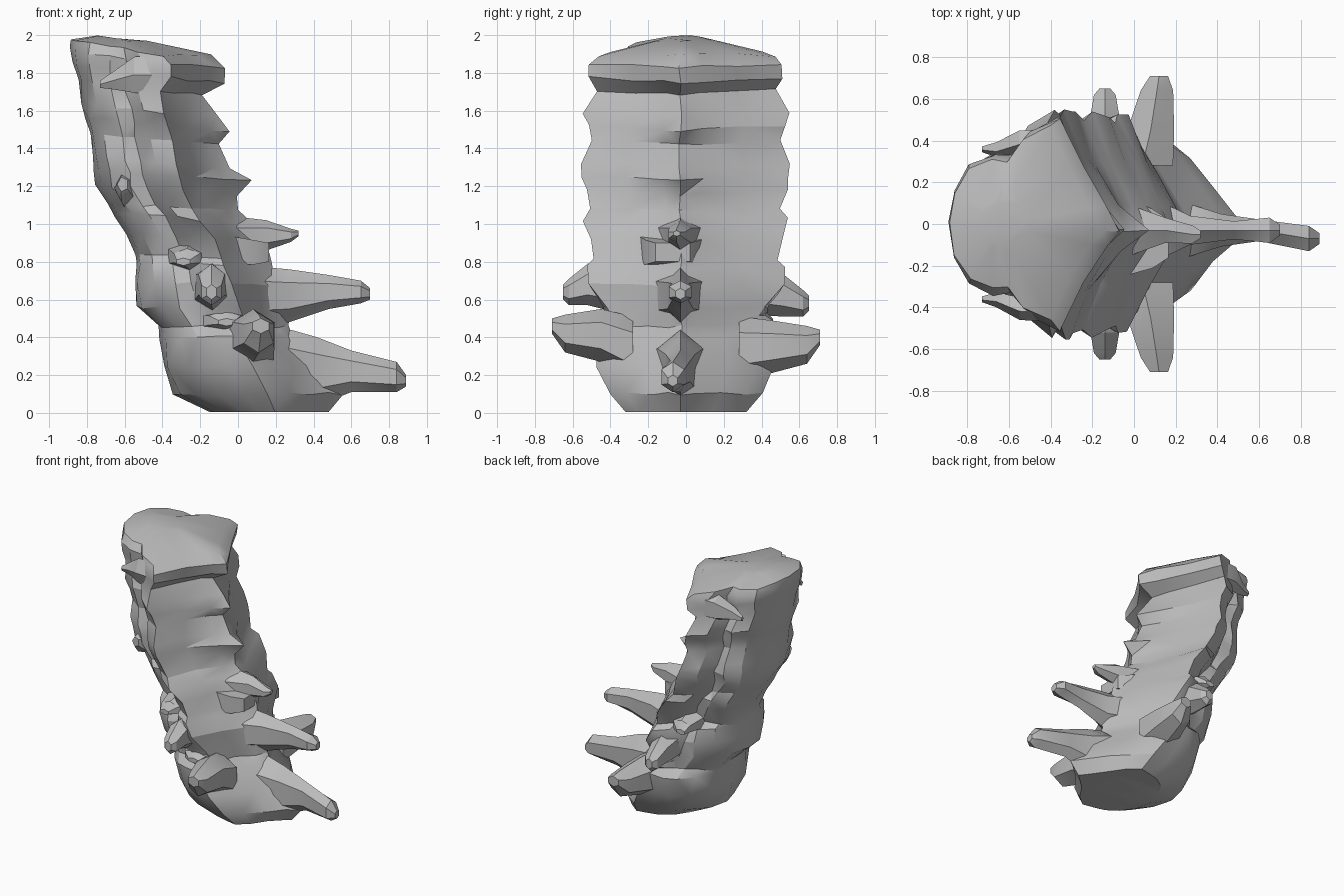
import bpy, bmesh, math, random
from mathutils import Vector

random.seed(4)
old = bpy.data.objects.get("Cube")
if old:
    bpy.data.objects.remove(old)

bone = bpy.data.materials.new("bone_grey")
bone.use_nodes = True
bone.diffuse_color = (0.5, 0.5, 0.5, 1)
bone.node_tree.nodes["Principled BSDF"].inputs["Base Color"].default_value = (0.5, 0.5, 0.5, 1)


def loft(name, rings):
    """Skin a list of equal-length point rings and cap both ends."""
    bm = bmesh.new()
    rows = [[bm.verts.new(p) for p in ring] for ring in rings]
    n = len(rows[0])
    for low, high in zip(rows, rows[1:]):
        for i in range(n):
            j = (i + 1) % n
            bm.faces.new((low[i], low[j], high[j], high[i]))
    bm.faces.new(rows[0][::-1])
    bm.faces.new(rows[-1])
    bmesh.ops.recalc_face_normals(bm, faces=bm.faces)
    bmesh.ops.triangulate(bm, faces=bm.faces[:])
    mesh = bpy.data.meshes.new(name)
    bm.to_mesh(mesh)
    bm.free()
    mesh.materials.append(bone)
    obj = bpy.data.objects.new(name, mesh)
    bpy.context.collection.objects.link(obj)
    bpy.ops.object.select_all(action='DESELECT')
    obj.select_set(True)
    bpy.context.view_layer.objects.active = obj
    bpy.ops.object.shade_smooth_by_angle(angle=math.radians(28))
    return obj


def process(name, axis, stations, sides=6):
    """Bony spike: stations are (x, y, z, half width, half height)."""
    rings = []
    for x, y, z, w, h in stations:
        ring = []
        for i in range(sides):
            a = math.tau * (i + 0.5) / sides
            c, s = w * math.cos(a), h * math.sin(a)
            ring.append((x, y + c, z + s) if axis == 'X' else (x + c, y, z + s))
        rings.append(ring)
    return loft(name, rings)


# Half sections: plain round base, and narrow body + groove + wide plate above
base_half = [(0, 0), (.04, .38), (.15, .70), (.28, .88), (.42, .95), (.55, 1),
             (.68, .80), (.8, .45), (.92, .17), (1, 0)]
upper_half = [(0, 0), (.03, .30), (.12, .55), (.26, .66), (.37, .64), (.47, .86),
              (.64, 1), (.77, .56), (.91, .19), (1, 0)]
# height, left x, right x, half width, tilt, ridge spur
levels = [
    (.005, -.15, .48, .32, 0, 0), (.10, -.34, .55, .40, 0, 0), (.25, -.40, .46, .47, 0, 0),
    (.40, -.42, .30, .48, 0, 0), (.46, -.43, .27, .43, 0, 0), (.56, -.53, .28, .47, 0, 0),
    (.68, -.55, .25, .54, -.03, 0), (.78, -.54, .19, .53, -.04, 0), (.82, -.55, .17, .48, -.05, 0),
    (.93, -.60, .14, .51, -.06, 0), (1.03, -.65, .06, .54, -.06, 0), (1.09, -.69, .01, .50, -.06, 0),
    (1.18, -.75, -.02, .53, -.07, .02), (1.26, -.76, -.05, .55, -.08, .12),
    (1.33, -.77, -.08, .55, -.08, .03), (1.45, -.79, -.11, .50, -.1, 0),
    (1.53, -.80, -.12, .52, -.1, .08), (1.60, -.82, -.14, .54, -.1, .03),
    (1.72, -.85, -.18, .48, -.12, 0), (1.80, -.88, -.07, .51, -.13, 0),
    (1.88, -.89, -.06, .51, -.13, 0), (1.94, -.88, -.14, .47, -.12, 0)]
rings = []
for k, (z, xl, xr, hw, tilt, spur) in enumerate(levels):
    blend = min(1, max(0, (z - .4) / .35))
    crown = max(0, z - 1.75) * .2
    half = [(a + (c - a) * blend, b + (d - b) * blend)
            for (a, b), (c, d) in zip(base_half, upper_half)]
    ring = []
    for t, w in half + [(t, -w) for t, w in half[-2:0:-1]]:
        j = Vector([random.uniform(-.01, .01) for _ in range(3)]) if k else Vector()
        dx = (t - .5) * (xr - xl)
        push = spur * max(0, (t - .85) / .15)
        ring.append(Vector(((xl + xr) / 2 + dx + push, w * hw - .03 * max(0, t - .8) / .2,
                            z + tilt * dx - crown * abs(w))) + j)
    rings.append(ring)
# Crowned top, highest towards the body side
top = rings[-1]
mid = sum(top, Vector()) / len(top)
rings.append([mid + (p - mid) * .35 + Vector((-.08, 0, .055)) for p in top])
loft("column", rings)

# Spines along the rear ridge
process("lowest_spine", 'X', [(.10, -.03, .24, .20, .18), (.28, -.03, .24, .14, .2),
        (.42, -.03, .22, .09, .18), (.60, -.03, .22, .06, .11),
        (.84, -.07, .19, .07, .08), (.89, -.07, .17, .03, .03)])
process("second_spine", 'X', [(.05, -.03, .62, .20, .16), (.27, -.03, .62, .08, .14),
        (.48, -.03, .64, .05, .09), (.65, -.03, .64, .07, .06), (.70, -.03, .63, .03, .03)])
process("third_spine", 'X', [(-.02, -.03, .92, .14, .12), (.15, -.03, .94, .07, .08),
        (.28, -.05, .94, .05, .035), (.32, -.05, .95, .02, .015)])
process("spine_plate", 'X', [(-.05, -.06, .86, .27, .11), (.09, -.07, .85, .20, .09),
        (.165, -.07, .85, .13, .07)], 4)

# Paired side processes, joints and small hooks
for side, s in (("left", 1), ("right", -1)):
    dz = .0 if s > 0 else .06
    process(side + "_lower_process", 'Y', [(.04, s * .28, .34, .17, .17),
            (.08, s * .45, .35 + dz, .13, .14), (.11, s * .64, .36 + dz, .09, .10),
            (.12, s * .71, .40 + dz, .05, .04)])
    process(side + "_upper_process", 'Y', [(-.13, s * .32, .66, .12, .14),
            (-.14, s * .52, .62 + dz, .08, .11), (-.14, s * .62, .58 + dz, .06, .07),
            (-.14, s * .65, .58 + dz, .03, .04)])
    process(side + "_joint_knuckle", 'Y', [(-.25, s * .30, .83, .14, .08),
            (-.27, s * .44, .82, .08, .05), (-.29, s * .48, .80, .04, .02)])
    process(side + "_joint_ridge", 'Y', [(-.08, s * .28, .48, .18, .07),
            (-.07, s * .42, .49, .10, .05), (-.06, s * .46, .48, .05, .02)])
    process(side + "_upper_hook", 'X', [(-.40, s * .40, 1.79, .07, .11),
            (-.55, s * .40, 1.79, .06, .10), (-.66, s * .36, 1.76, .04, .05),
            (-.73, s * .36, 1.74, .015, .02)], 5)
process("body_nub", 'Y', [(-.57, -.22, 1.17, .08, .10), (-.60, -.33, 1.19, .055, .075),
        (-.61, -.37, 1.21, .03, .04)], 5)
